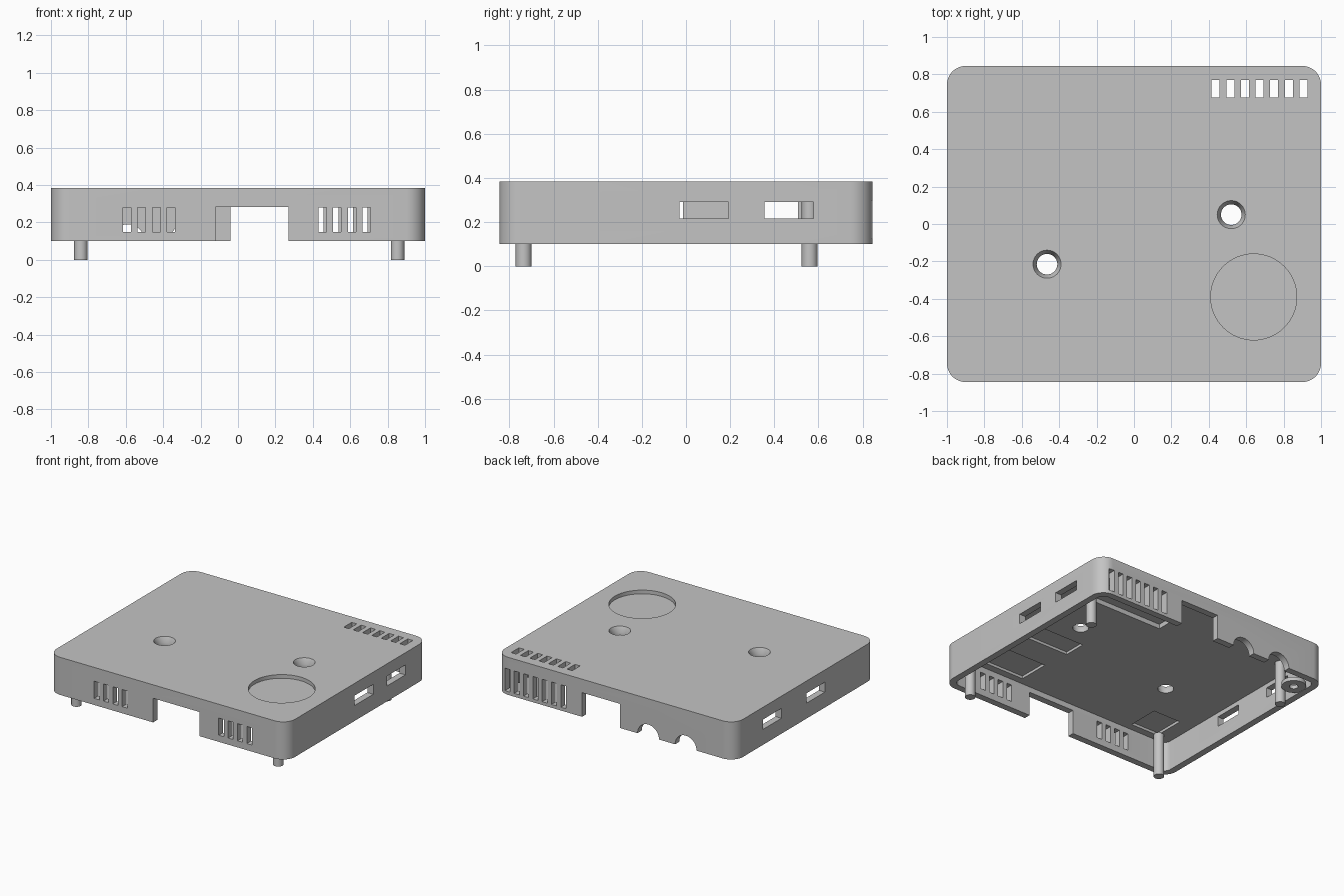
import bpy, bmesh, math
from mathutils import Matrix, Vector

if "Cube" in bpy.data.objects:
    bpy.data.objects.remove(bpy.data.objects["Cube"], do_unlink=True)

grey = bpy.data.materials.new("plain grey")
grey.use_nodes = True
grey.diffuse_color = (0.55, 0.55, 0.55, 1)
grey.node_tree.nodes["Principled BSDF"].inputs["Base Color"].default_value = (0.55, 0.55, 0.55, 1)

HX, HY = 1.0, 0.845              # half size of the case
BOTTOM, TOP = 0.10, 0.385
WALL, CEILING = 0.05, 0.325


def finish(bm, name):
    bmesh.ops.recalc_face_normals(bm, faces=bm.faces)
    mesh = bpy.data.meshes.new(name)
    bm.to_mesh(mesh)
    bm.free()
    mesh.materials.append(grey)
    obj = bpy.data.objects.new(name, mesh)
    bpy.context.collection.objects.link(obj)
    return obj


def box(bm, x0, x1, y0, y1, z0, z1):
    centre = Vector((x0 + x1, y0 + y1, z0 + z1)) / 2
    size = Matrix.Diagonal((x1 - x0, y1 - y0, z1 - z0, 1))
    bmesh.ops.create_cube(bm, size=1, matrix=Matrix.Translation(centre) @ size)


def cylinder(bm, x, y, z0, z1, r0, r1=None, sides=48):
    bmesh.ops.create_cone(bm, cap_ends=True, segments=sides, radius1=r0,
                          radius2=r0 if r1 is None else r1, depth=z1 - z0,
                          matrix=Matrix.Translation((x, y, (z0 + z1) / 2)))


def rounded_block(name, hx, hy, r, z0, z1, steps=10):
    bm = bmesh.new()
    verts = []
    corners = ((1, 1), (-1, 1), (-1, -1), (1, -1))
    for i, (sx, sy) in enumerate(corners):
        for k in range(steps + 1):
            a = math.pi / 2 * (i + k / steps)
            verts.append(bm.verts.new((sx * (hx - r) + r * math.cos(a),
                                       sy * (hy - r) + r * math.sin(a), z0)))
    face = bm.faces.new(verts)
    new = bmesh.ops.extrude_face_region(bm, geom=[face])["geom"]
    bmesh.ops.translate(bm, vec=(0, 0, z1 - z0),
                        verts=[v for v in new if isinstance(v, bmesh.types.BMVert)])
    return finish(bm, name)


def cut(target, cutter):
    cutter.hide_render = True
    mod = target.modifiers.new("cut", 'BOOLEAN')
    mod.operation, mod.solver, mod.object = 'DIFFERENCE', 'EXACT', cutter
    bpy.context.view_layer.objects.active = target
    bpy.ops.object.modifier_apply(modifier=mod.name)
    bpy.data.objects.remove(cutter, do_unlink=True)


def smooth(obj):
    bpy.ops.object.select_all(action='DESELECT')
    obj.select_set(True)
    bpy.context.view_layer.objects.active = obj
    bpy.ops.object.shade_smooth_by_angle(angle=math.radians(30))


# Case shell: open at the bottom
case = rounded_block("case", HX, HY, 0.1, BOTTOM, TOP)
cut(case, rounded_block("cavity", HX - WALL, HY - WALL, 0.05, BOTTOM - 0.1, CEILING))

bm = bmesh.new()
inner_y, outer_y = HY - 0.09, HY + 0.05
# Front and back connector notches
box(bm, -0.12, 0.27, -outer_y, -inner_y, 0, 0.283)
box(bm, -0.04, 0.28, inner_y, outer_y, 0, 0.283)
# Front vents
for start in (-0.615, 0.43):
    for i in range(4):
        x = start + i * 0.0785
        box(bm, x, x + 0.043, -outer_y, -inner_y, 0.15, 0.28)
# Back vents
for i in range(7):
    x = 0.415 + i * 0.0783
    box(bm, x, x + 0.043, HY - 0.07, outer_y, 0.125, 0.295)
# Side ports
for side, starts in ((1, (-0.03, 0.355)), (-1, (-0.235, 0.285))):
    x0, x1 = sorted((side * (HX - 0.09), side * (HX + 0.05)))
    for y in starts:
        box(bm, x0, x1, y, y + 0.222, 0.217, 0.292)
# Half-round cable openings in the back wall
for x in (-0.59, -0.275):
    bmesh.ops.create_cone(bm, cap_ends=True, segments=40, radius1=0.09, radius2=0.09,
                          depth=0.14, matrix=Matrix.Translation((x, HY - 0.02, BOTTOM))
                          @ Matrix.Rotation(math.pi / 2, 4, 'X'))
cut(case, finish(bm, "wall_cutter"))

bm = bmesh.new()
# Roof vents
for i in range(7):
    x = 0.415 + i * 0.0783
    box(bm, x, x + 0.043, 0.675, 0.77, 0.3, 0.45)
# Round shallow pocket
cylinder(bm, 0.64, -0.39, 0.357, 0.45, 0.23, sides=64)
# Recesses under the roof
box(bm, 0.38, 0.72, -0.74, -0.5, 0.3, 0.345)
box(bm, 0.36, 0.72, -0.29, -0.12, 0.3, 0.345)
box(bm, 0.1, 0.75, 0.39, 0.62, 0.3, 0.36)
box(bm, -0.83, -0.6, -0.74, -0.5, 0.3, 0.345)
cut(case, finish(bm, "roof_cutter"))

# Countersunk holes: straight bore, then cone
holes = ((0.52, 0.05), (-0.465, -0.215))
for depth in ((0.25, 0.45, 0.055, 0.055), (0.345, TOP + 0.01, 0.055, 0.08)):
    bm = bmesh.new()
    for x, y in holes:
        cylinder(bm, x, y, *depth)
    cut(case, finish(bm, "hole_cutter"))
smooth(case)

# Four standing posts
for name, x, y in (("front_left_post", 0.853, -0.735), ("front_right_post", -0.84, -0.735),
                   ("back_left_post", 0.853, 0.56), ("back_right_post", -0.84, 0.56)):
    bm = bmesh.new()
    cylinder(bm, x, y, 0, CEILING + 0.005, 0.036, sides=32)
    smooth(finish(bm, name))

# Ring lug in the back right corner
bm = bmesh.new()
cylinder(bm, -0.87, 0.67, BOTTOM + 0.002, 0.13, 0.085)
lug = finish(bm, "ring_lug")
bm = bmesh.new()
cylinder(bm, -0.87, 0.67, 0, 0.2, 0.03, sides=32)
cut(lug, finish(bm, "lug_cutter"))
smooth(lug)
